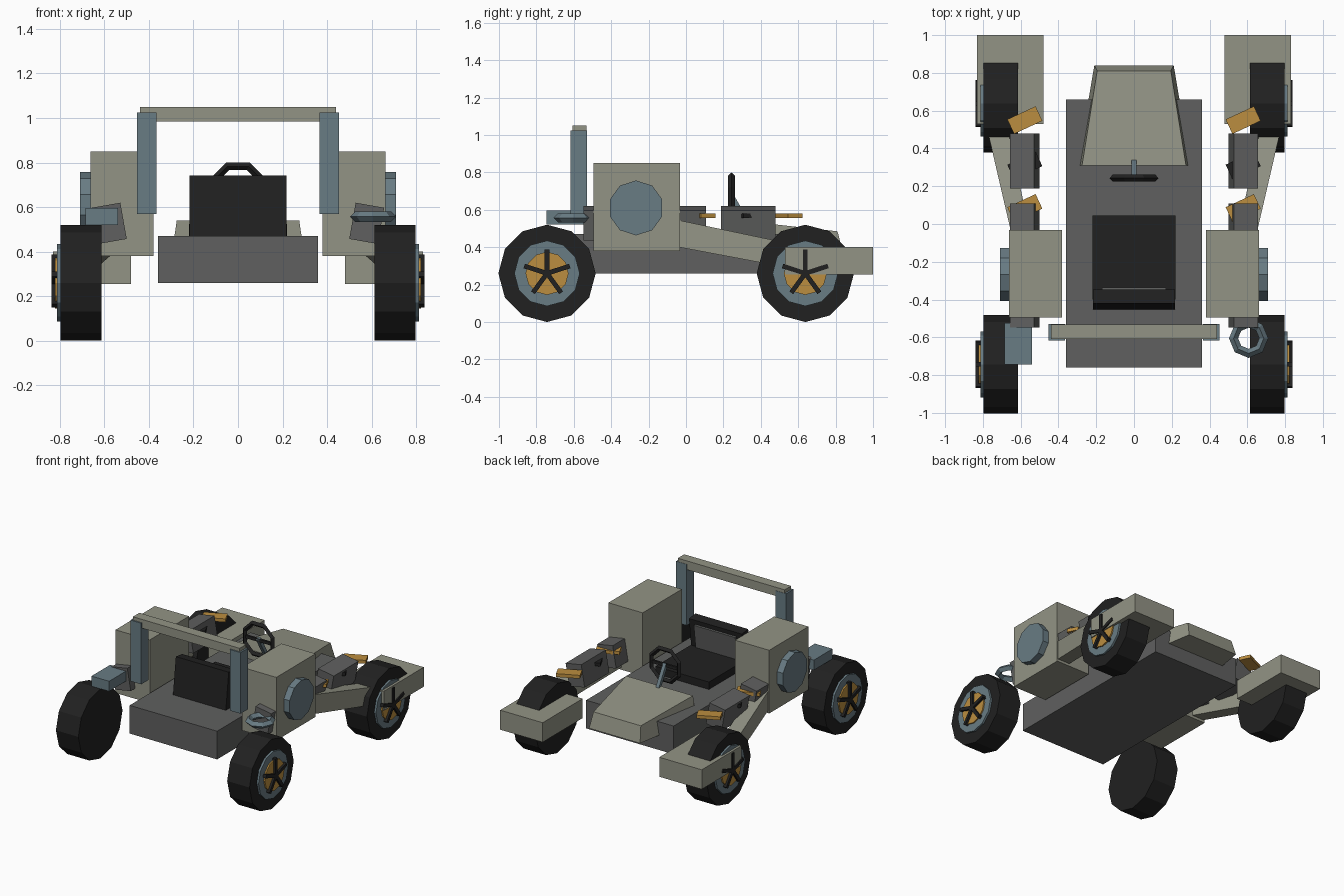
import bpy, bmesh, math
from mathutils import Matrix, Vector

if "Cube" in bpy.data.objects:
    bpy.data.objects.remove(bpy.data.objects["Cube"])

def mat(name, c):
    m = bpy.data.materials.new(name)
    m.diffuse_color = (*c, 1)
    m.use_nodes = True
    m.node_tree.nodes["Principled BSDF"].inputs["Base Color"].default_value = m.diffuse_color
    return m

KHAKI = mat("khaki", (0.29, 0.295, 0.235))
BLUE = mat("steel blue", (0.14, 0.20, 0.23))
GREY = mat("dark grey", (0.115, 0.117, 0.115))
BLACK = mat("black", (0.015, 0.015, 0.015))
ORANGE = mat("amber", (0.50, 0.27, 0.05))
SIDES = (("left", -1), ("right", 1))

def loft(name, a, b, m):
    """Solid between two matching outlines."""
    bm = bmesh.new()
    va = [bm.verts.new(p) for p in a]
    vb = [bm.verts.new(p) for p in b]
    n = len(va)
    bm.faces.new(va)
    bm.faces.new(vb[::-1])
    for i in range(n):
        j = (i + 1) % n
        bm.faces.new((va[j], va[i], vb[i], vb[j]))
    bmesh.ops.recalc_face_normals(bm, faces=bm.faces)
    me = bpy.data.meshes.new(name)
    bm.to_mesh(me)
    bm.free()
    me.materials.append(m)
    ob = bpy.data.objects.new(name, me)
    bpy.context.collection.objects.link(ob)
    return ob

def box(name, centre, size, m, rot=(0, 0, 0)):
    x, y, z = (s / 2 for s in size)
    ring = lambda h: [(-x, -y, h), (x, -y, h), (x, y, h), (-x, y, h)]
    ob = loft(name, ring(-z), ring(z), m)
    ob.location = centre
    ob.rotation_euler = [math.radians(r) for r in rot]
    return ob

def span(name, x, y, z, m):
    return box(name, [sum(v) / 2 for v in (x, y, z)],
               [abs(v[1] - v[0]) for v in (x, y, z)], m)

def disc(name, x0, x1, y, z, r, n, m):
    """Cylinder along x with a corner at the top."""
    def ring(x):
        return [(x, y + r * math.sin(2 * math.pi * i / n),
                 z + r * math.cos(2 * math.pi * i / n)) for i in range(n)]
    return loft(name, ring(x0), ring(x1), m)

def ring_part(name, centre, major, minor, m, rot=(0, 0, 0)):
    bpy.ops.mesh.primitive_torus_add(major_segments=8, minor_segments=4, major_radius=major,
                                     minor_radius=minor, location=centre, rotation=rot)
    ob = bpy.context.object
    ob.name = name
    ob.data.materials.append(m)

# chassis and tapered hood
span("chassis", (-0.36, 0.36), (-0.76, 0.66), (0.26, 0.47), GREY)
loft("hood",
     [(-0.30, 0.31, 0.37), (0.30, 0.31, 0.37), (0.275, 0.31, 0.54), (-0.275, 0.31, 0.54)],
     [(-0.21, 0.84, 0.37), (0.21, 0.84, 0.37), (0.195, 0.81, 0.485), (-0.195, 0.81, 0.485)], KHAKI)

# seat
span("seat_cushion", (-0.22, 0.22), (-0.40, 0.045), (0.46, 0.525), BLACK)
box("seat_back", (0, -0.40, 0.60), (0.435, 0.075, 0.275), BLACK, (-7, 0, 0))
box("seat_panel", (0, -0.357, 0.60), (0.34, 0.02, 0.20), GREY, (-7, 0, 0))

# steering wheel and column
ring_part("steering_wheel", (0, 0.243, 0.67), 0.122, 0.018, BLACK,
          (math.pi / 2, math.radians(22.5), 0))
box("steering_spoke", (0, 0.243, 0.67), (0.22, 0.016, 0.022), BLACK)
a, b = Vector((0, 0.24, 0.68)), Vector((0, 0.345, 0.50))
box("steering_column", (a + b) / 2, (0.026, 0.026, (b - a).length), BLUE,
    (math.degrees(math.atan2(0.105, 0.18)), 0, 0))

# roll bar
span("roll_bar_top", (-0.44, 0.44), (-0.608, -0.532), (0.985, 1.05), KHAKI)
for side, s in SIDES:
    span(side + "_roll_bar_post", (s * 0.365, s * 0.453), (-0.617, -0.53), (0.57, 1.025), BLUE)

for side, s in SIDES:
    # wheels
    for end, y in (("rear", -0.743), ("front", 0.638)):
        n = f"{side}_{end}_"
        disc(n + "tyre", s * 0.613, s * 0.797, y, 0.26, 0.26, 12, BLACK)
        disc(n + "rim", s * 0.78, s * 0.812, y, 0.26, 0.175, 12, BLUE)
        disc(n + "hub", s * 0.80, s * 0.822, y, 0.26, 0.115, 12, ORANGE)
        for k in range(5):
            t = math.radians(72 * k)
            box(n + f"spoke_{k}", (s * 0.823, y - 0.064 * math.sin(t), 0.26 + 0.064 * math.cos(t)),
                (0.03, 0.025, 0.128), BLACK, (72 * k, 0, 0))
    # side pods with round caps
    span(side + "_pod", (s * 0.38, s * 0.662), (-0.495, -0.033), (0.38, 0.85), KHAKI)
    disc(side + "_pod_cap", s * 0.65, s * 0.71, -0.267, 0.61, 0.147, 10, BLUE)
    # front fender and the arm that carries it
    span(side + "_fender", (s * 0.48, s * 0.83), (0.53, 1.0), (0.255, 0.4), KHAKI)
    loft(side + "_arm",
         [(s * x, -0.09, z) for x, z in ((0.54, 0.41), (0.64, 0.41), (0.64, 0.555), (0.54, 0.555))],
         [(s * x, 0.60, z) for x, z in ((0.69, 0.28), (0.80, 0.28), (0.80, 0.41), (0.69, 0.41))], KHAKI)
    # tilted blasters with angled plates
    box(side + "_front_block", (s * 0.578, 0.333, 0.527), (0.13, 0.29, 0.165), GREY, (0, s * 10, 0))
    box(side + "_rear_block", (s * 0.578, -0.22, 0.527), (0.13, 0.655, 0.165), GREY, (0, s * 10, 0))
    box(side + "_front_plate", (s * 0.578, 0.55, 0.568), (0.165, 0.085, 0.025), ORANGE, (0, 0, 25))
    box(side + "_middle_plate", (s * 0.578, 0.31, 0.568), (0.165, 0.085, 0.025), BLACK, (0, 0, 25))
    box(side + "_rear_plate", (s * 0.578, 0.085, 0.568), (0.165, 0.085, 0.025), ORANGE, (0, 0, 25))

# rear fittings, one different on each side
span("left_rear_box", (-0.685, -0.54), (-0.745, -0.525), (0.52, 0.595), BLUE)
ring_part("right_rear_ring", (0.607, -0.605, 0.557), 0.08, 0.024, BLUE)
